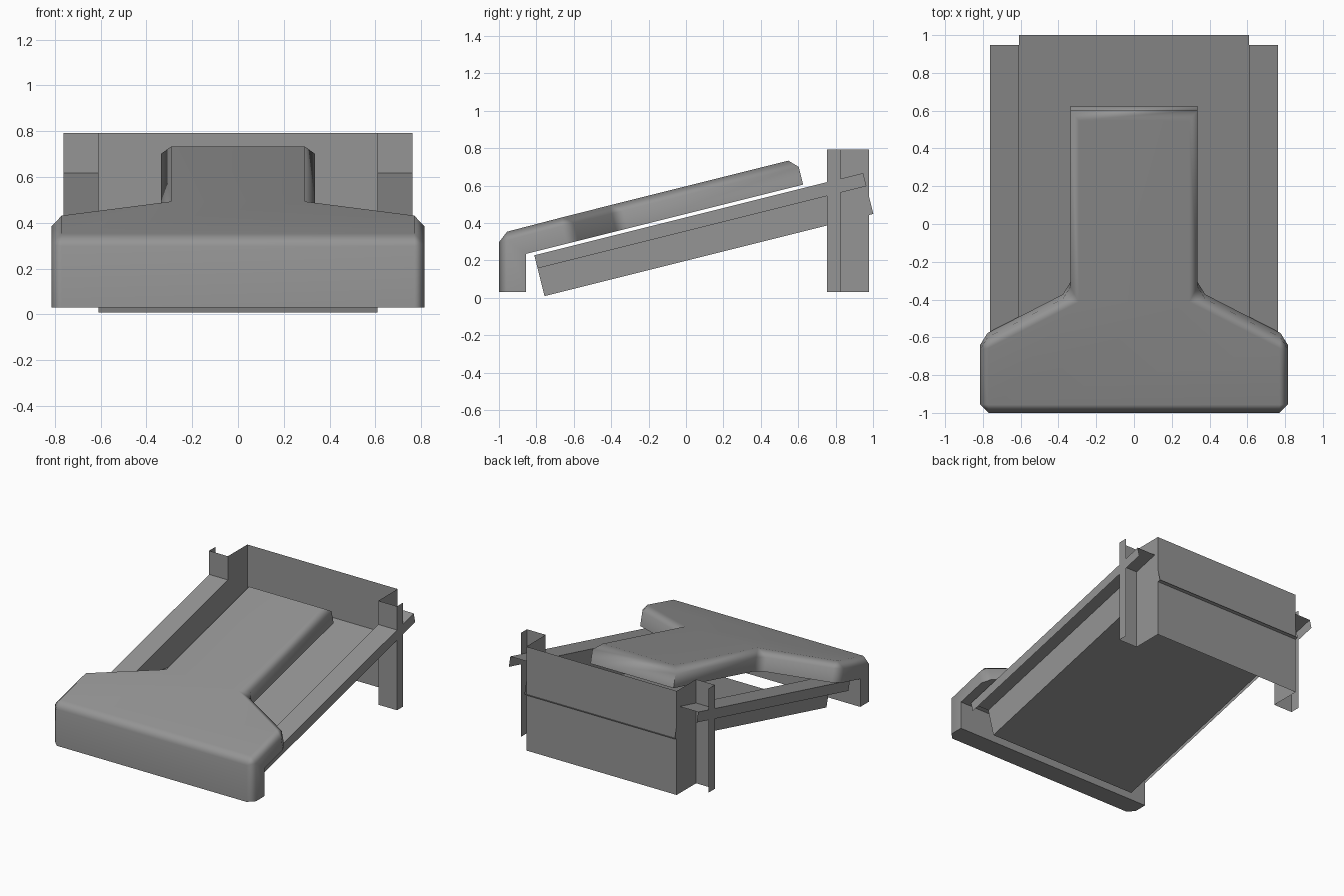
import bpy, bmesh, math
from mathutils import Vector

old = bpy.data.objects.get("Cube")
if old:
    bpy.data.objects.remove(old, do_unlink=True)

grey = bpy.data.materials.new("plain_grey")
grey.use_nodes = True
colour = (0.3, 0.3, 0.3, 1)
grey.diffuse_color = colour
grey.node_tree.nodes["Principled BSDF"].inputs["Base Color"].default_value = colour

TILT = math.atan(0.25)
ALONG = Vector((0, math.cos(TILT), math.sin(TILT)))
NORMAL = Vector((0, -math.sin(TILT), math.cos(TILT)))


def finish(name, bm):
    mesh = bpy.data.meshes.new(name)
    bm.to_mesh(mesh)
    bm.free()
    mesh.materials.append(grey)
    obj = bpy.data.objects.new(name, mesh)
    bpy.context.collection.objects.link(obj)
    return obj


def hat_channel(name, origin, deep, sweep):
    """Thin sheet with a hat-shaped section and outer lips, swept straight."""
    half = [(0.61, 0.225), (0.61, 0), (0.762, 0), (0.762, 0.072)]
    section = [(-x, d) for x, d in reversed(half)] + half
    bm = bmesh.new()
    start = [bm.verts.new(origin + Vector((x, 0, 0)) + deep * d) for x, d in section]
    end = [bm.verts.new(v.co + sweep) for v in start]
    for i in range(len(section) - 1):
        bm.faces.new((start[i], start[i + 1], end[i + 1], end[i]))
    return finish(name, bm)


# Sloping tray and upright back panel
hat_channel("sloping_tray", Vector((0, -0.811, 0.227)), -NORMAL, ALONG * 1.812)
hat_channel("back_panel", Vector((0, 0.754, 0.03)), Vector((0, 1, 0)), Vector((0, 0, 0.762)))

# T-shaped cover, outline given on its underside
INNER_Y, INNER_Z, THICK = -0.855, 0.235, 0.143
half = [(0.815, INNER_Y), (0.815, -0.597), (0.337, -0.352), (0.337, 0.626)]
outline = half + [(-x, y) for x, y in reversed(half)]
bm = bmesh.new()
under, top = [], []
for x, y in outline:
    p = Vector((x, y, INNER_Z + 0.25 * (y - INNER_Y)))
    under.append(bm.verts.new(p))
    q = Vector((x, -1, 0.342)) if y == INNER_Y else p + NORMAL * THICK
    top.append(bm.verts.new(q))
bm.faces.new(top)
bm.faces.new(under[::-1])
count = len(outline)
for i in range(1, count - 2):
    bm.faces.new((under[i], under[i + 1], top[i + 1], top[i]))

# Turned-down front lip
foot_out = [bm.verts.new((x, -1, 0.03)) for x in (0.815, -0.815)]
foot_in = [bm.verts.new((x, INNER_Y, 0.03)) for x in (0.815, -0.815)]
bm.faces.new((top[0], top[-1], foot_out[1], foot_out[0]))
bm.faces.new((under[-1], under[0], foot_in[0], foot_in[1]))
bm.faces.new((foot_out[0], foot_out[1], foot_in[1], foot_in[0]))
for a, b, k in ((0, 1, 0), (-1, -2, 1)):
    bm.faces.new((foot_out[k], foot_in[k], under[a], under[b], top[b], top[a]))
bmesh.ops.recalc_face_normals(bm, faces=bm.faces)

# Chamfer the top rim, front corners, wing corners and inner corners
edges = [bm.edges.get((top[i], top[(i + 1) % count])) for i in range(count)]
edges += [bm.edges.get((top[i], under[i])) for i in (1, 2, -2, -3)]
edges += [bm.edges.get((top[0], foot_out[0])), bm.edges.get((top[-1], foot_out[1]))]
bmesh.ops.bevel(bm, geom=edges, offset=0.045, offset_type='OFFSET', segments=1,
                profile=0.5, affect='EDGES', clamp_overlap=True)
cover = finish("front_cover", bm)

bpy.ops.object.select_all(action='DESELECT')
cover.select_set(True)
bpy.context.view_layer.objects.active = cover
bpy.ops.object.shade_smooth_by_angle(angle=math.radians(60))
weighted = cover.modifiers.new("weighted_normals", 'WEIGHTED_NORMAL')
weighted.keep_sharp = True
